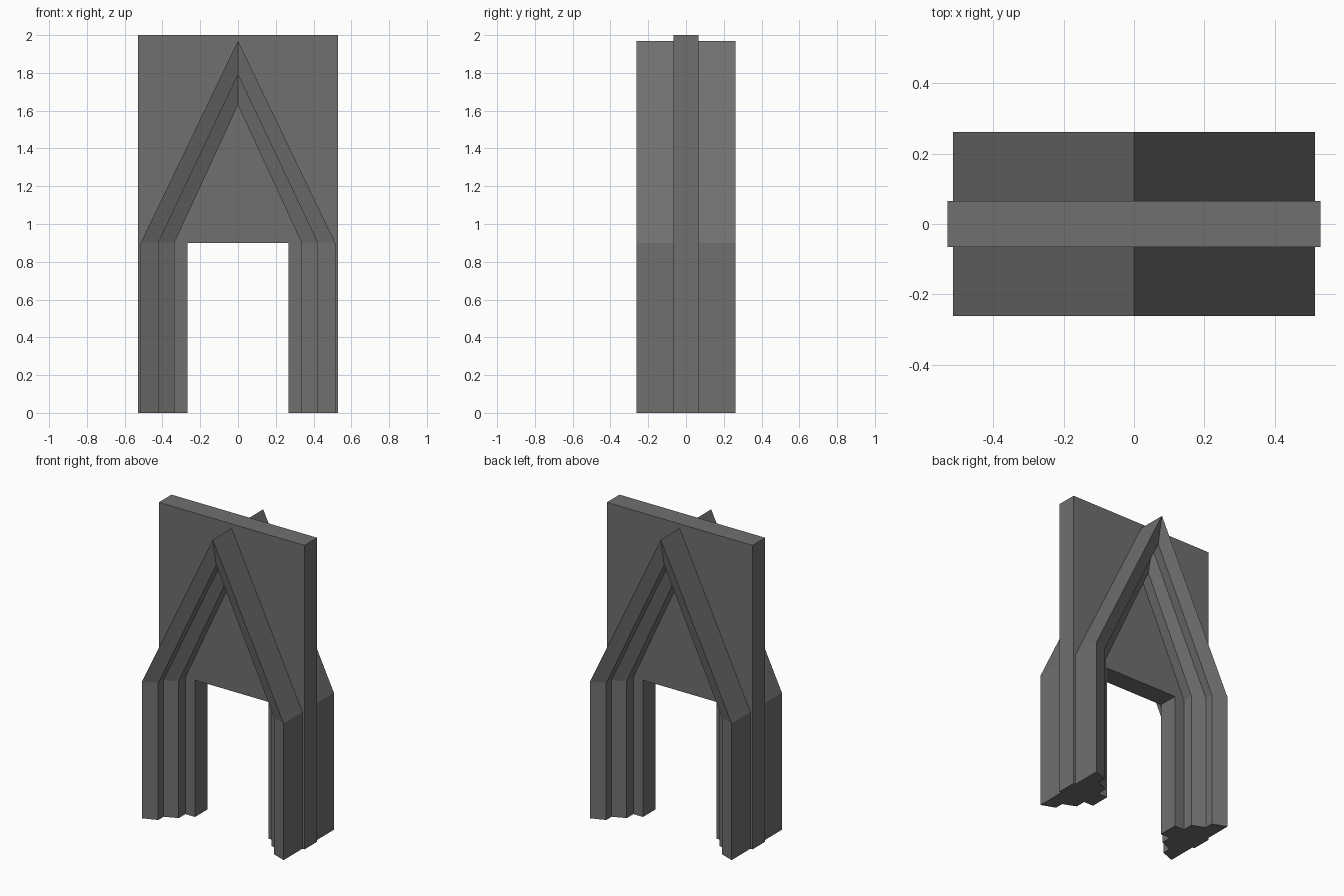
import bpy
import bmesh

if "Cube" in bpy.data.objects:
    bpy.data.objects.remove(bpy.data.objects["Cube"])

stone = bpy.data.materials.new("grey stone")
stone.diffuse_color = (0.165, 0.162, 0.156, 1)
stone.use_nodes = True
stone.node_tree.nodes["Principled BSDF"].inputs["Base Color"].default_value = stone.diffuse_color

SPRING = 0.90  # height where the gabled arch begins


def finish(bm, name):
    bmesh.ops.recalc_face_normals(bm, faces=bm.faces[:])
    mesh = bpy.data.meshes.new(name)
    bm.to_mesh(mesh)
    bm.free()
    mesh.materials.append(stone)
    obj = bpy.data.objects.new(name, mesh)
    bpy.context.collection.objects.link(obj)
    return obj


# Wall slab with a square doorway, extruded from its front outline
def build_wall():
    bm = bmesh.new()
    w, o, d = 0.53, 0.267, 0.066
    outline = [(-w, 0), (-o, 0), (-o, SPRING), (o, SPRING),
               (o, 0), (w, 0), (w, 2), (-w, 2)]
    face = bm.faces.new([bm.verts.new((x, -d, z)) for x, z in outline])
    ext = bmesh.ops.extrude_face_region(bm, geom=[face])
    verts = [g for g in ext["geom"] if isinstance(g, bmesh.types.BMVert)]
    bmesh.ops.translate(bm, verts=verts, vec=(0, 2 * d, 0))
    finish(bm, "wall")


# Stepped moulding: each profile point (x, depth, apex height)
# is swept up one jamb, over the point and down the other jamb
PROFILE = [(0.515, 0.060, 1.97), (0.515, 0.262, 1.97),
           (0.422, 0.227, 1.79), (0.422, 0.170, 1.79),
           (0.337, 0.135, 1.63), (0.337, 0.060, 1.63)]


def build_moulding(name, side):
    bm = bmesh.new()
    rings = []
    for k in range(5):
        ring = []
        for x, y, apex in PROFILE:
            px, pz = [(-x, 0), (-x, SPRING), (0, apex), (x, SPRING), (x, 0)][k]
            ring.append(bm.verts.new((px, side * y, pz)))
        rings.append(ring)
    n = len(PROFILE)
    for a, b in zip(rings, rings[1:]):
        for i in range(n):
            j = (i + 1) % n
            bm.faces.new((a[i], a[j], b[j], b[i]))
    bm.faces.new(rings[0])
    bm.faces.new(rings[-1])
    finish(bm, name)


build_wall()
build_moulding("front_moulding", -1)
build_moulding("back_moulding", 1)
